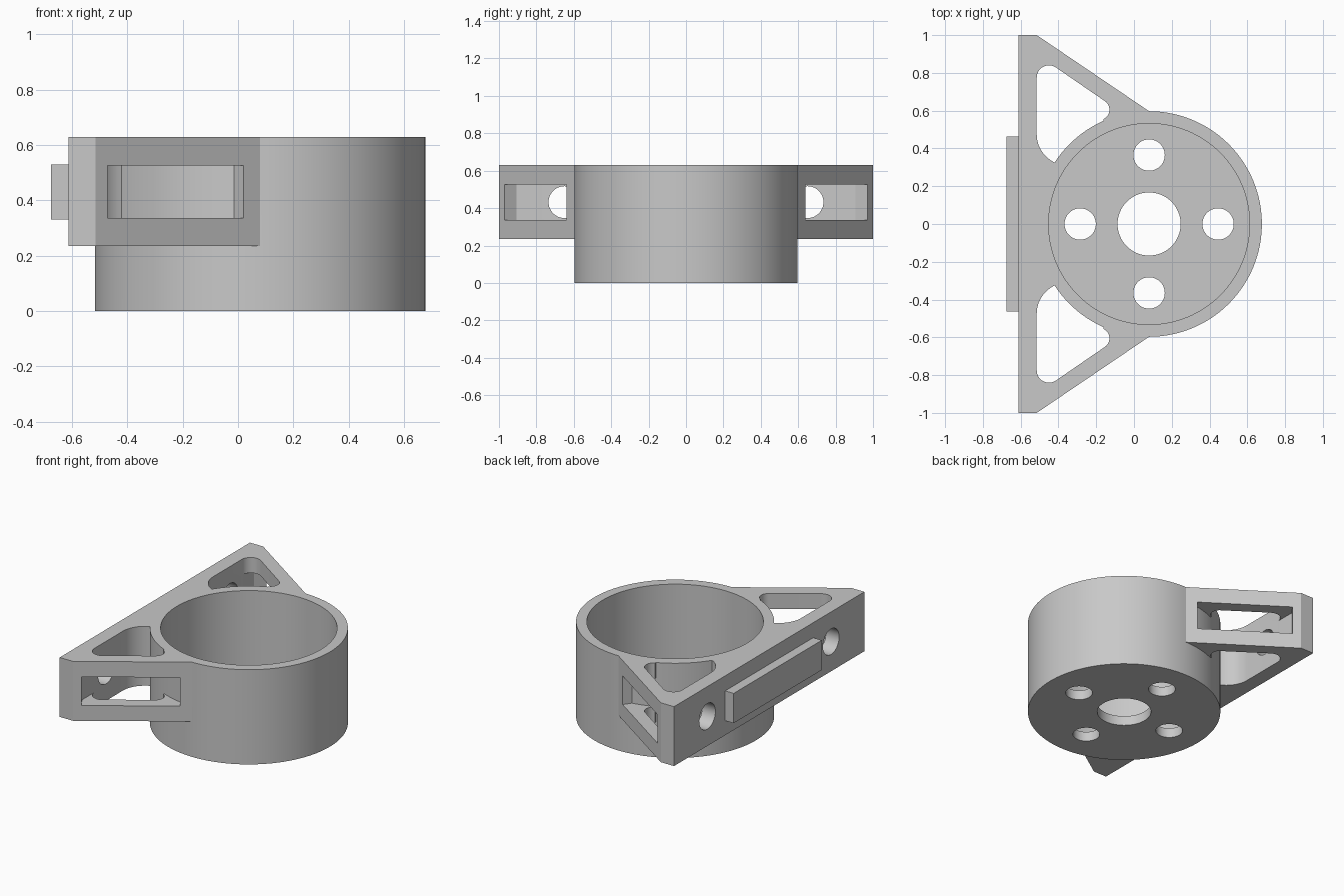
import bpy, bmesh, math
from mathutils import Matrix

if "Cube" in bpy.data.objects:
    bpy.data.objects.remove(bpy.data.objects["Cube"])

CX, R, TOP, LOW = 0.08, 0.597, 0.63, 0.235   # cup centre, outer radius, top, bracket underside

grey = bpy.data.materials.new("plain grey")
grey.diffuse_color = (0.58, 0.58, 0.58, 1)
grey.use_nodes = True
grey.node_tree.nodes["Principled BSDF"].inputs["Base Color"].default_value = grey.diffuse_color


def finish(name, bm):
    bmesh.ops.recalc_face_normals(bm, faces=bm.faces)
    me = bpy.data.meshes.new(name)
    bm.to_mesh(me)
    bm.free()
    me.materials.append(grey)
    ob = bpy.data.objects.new(name, me)
    bpy.context.collection.objects.link(ob)
    return ob


def prism(name, pts, z0, z1):
    bm = bmesh.new()
    face = bm.faces.new([bm.verts.new((x, y, z0)) for x, y in pts])
    ext = bmesh.ops.extrude_face_region(bm, geom=[face])
    vs = [g for g in ext["geom"] if isinstance(g, bmesh.types.BMVert)]
    bmesh.ops.translate(bm, verts=vs, vec=(0, 0, z1 - z0))
    return finish(name, bm)


def arc(cx, cy, r, a0, a1, n=14):
    angles = [math.radians(a0 + (a1 - a0) * i / n) for i in range(n + 1)]
    return [(cx + r * math.cos(a), cy + r * math.sin(a)) for a in angles]


def disc(name, x, y, r, z0, z1, n=128):
    return prism(name, arc(x, y, r, 0, 360 * (n - 1) / n, n - 1), z0, z1)


def boolean(ob, other, op="DIFFERENCE"):
    mod = ob.modifiers.new("cut", "BOOLEAN")
    mod.operation, mod.solver, mod.object = op, "EXACT", other
    bpy.context.view_layer.objects.active = ob
    bpy.ops.object.modifier_apply(modifier=mod.name)
    bpy.data.objects.remove(other)


# Bracket: back plate with two tapering arms
body = prism("motor_mount", [(-0.612, -1), (-0.515, -1), (CX, -R), (CX, R),
                             (-0.515, 1), (-0.612, 1)], LOW, TOP)

# Rounded pocket between plate, arm and cup; its inner side lies within the cup
pocket = (arc(-0.45, 0.775, 0.065, 180, 55.5) + arc(-0.185, 0.605, 0.055, 55.5, -65)
          + [(-0.15, 0.45), (-0.35, 0.30)] + arc(-0.35, 0.475, 0.165, 250, 180))
# Window through the slanted arm face, square to that face
window = [(-0.413, 1.055), (-0.515, 0.906), (-0.515, 0.62), (-0.2, 0.33), (0.077, 0.718)]

for s in (1, -1):
    boolean(body, prism("pocket", [(x, s * y) for x, y in pocket], LOW - 0.1, TOP + 0.1))
    boolean(body, prism("window", [(x, s * y) for x, y in window], 0.337, 0.527))
    # Bolt hole through the plate
    hole = disc("bolt_hole", 0, 0, 0.085, -0.1, 0.1, 48)
    hole.data.transform(Matrix.Translation((-0.6, s * 0.65, 0.432)) @ Matrix.Rotation(math.pi / 2, 4, "Y"))
    boolean(body, hole)

# Cup joined to the bracket, then hollowed
boolean(body, disc("cup", CX, 0, R, 0, TOP), "UNION")
boolean(body, disc("bore", CX, 0, 0.532, 0.065, TOP + 0.2))

# Floor holes
boolean(body, disc("shaft_hole", CX, 0, 0.167, -0.1, 0.2, 64))
for i in range(4):
    a = i * math.pi / 2
    boolean(body, disc("screw_hole", CX + 0.365 * math.cos(a), 0.365 * math.sin(a), 0.083, -0.1, 0.2, 48))

# Raised locating bar on the back plate
boolean(body, prism("locating_bar", [(-0.675, -0.463), (-0.58, -0.463), (-0.58, 0.463),
                                     (-0.675, 0.463)], 0.332, 0.53), "UNION")

bpy.ops.object.select_all(action="DESELECT")
body.select_set(True)
bpy.context.view_layer.objects.active = body
bpy.ops.object.shade_smooth_by_angle(angle=math.radians(25))
